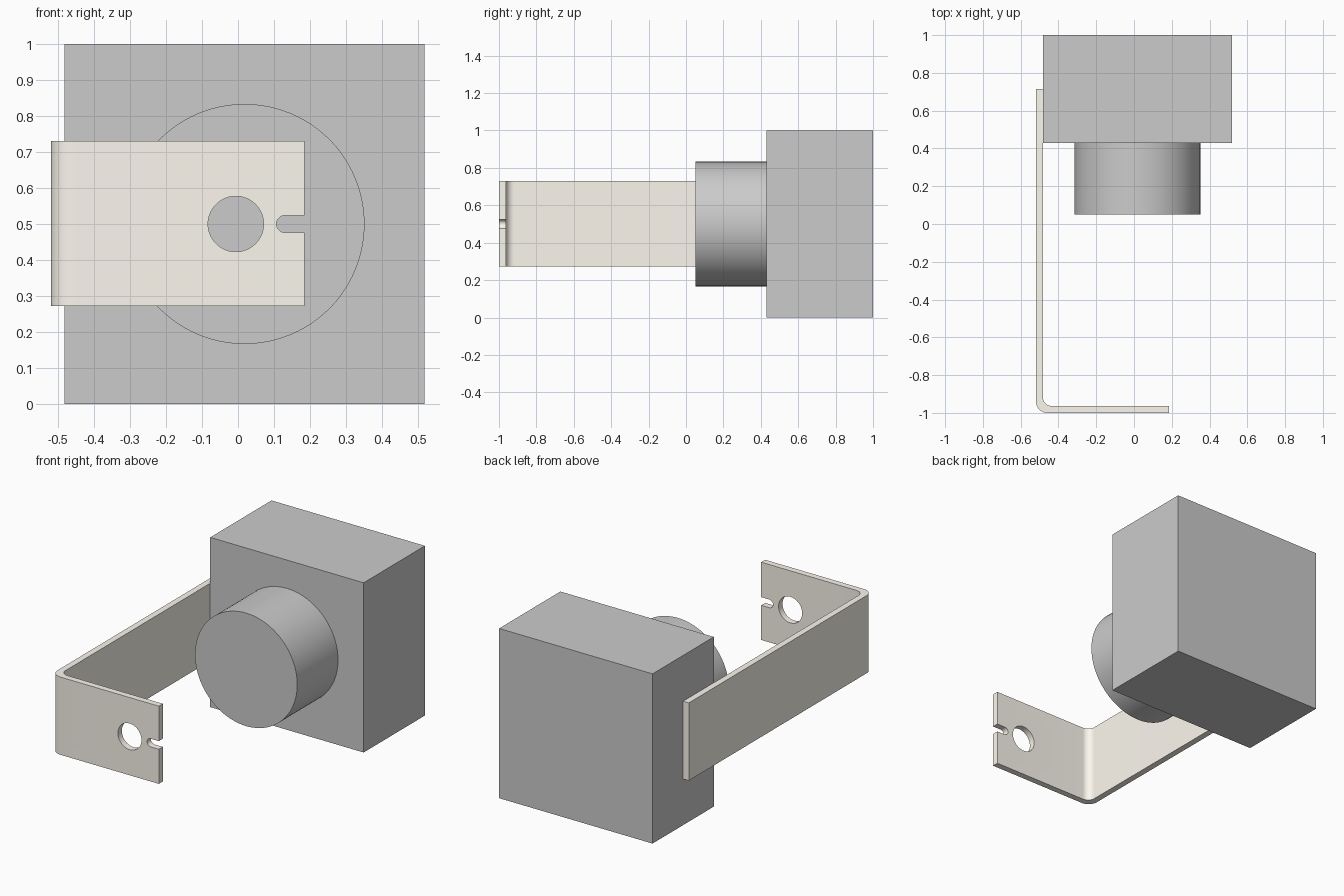
import bpy, bmesh
from math import sin, cos, pi, radians
from mathutils import Vector

if "Cube" in bpy.data.objects:
    bpy.data.objects.remove(bpy.data.objects["Cube"])


def arc(cx, cy, r, a0, a1, n):
    """Points along an arc, angles in degrees."""
    return [(cx + r * cos(radians(a0 + (a1 - a0) * i / n)),
             cy + r * sin(radians(a0 + (a1 - a0) * i / n))) for i in range(n + 1)]


def prism(name, pts, axis, lo, hi):
    """Extrude a closed profile along 'Y' (profile in xz) or 'Z' (profile in xy)."""
    bm = bmesh.new()
    place = (lambda p: (p[0], lo, p[1])) if axis == 'Y' else (lambda p: (p[0], p[1], lo))
    face = bm.faces.new([bm.verts.new(place(p)) for p in pts])
    ext = bmesh.ops.extrude_face_region(bm, geom=[face])
    step = Vector((0, hi - lo, 0)) if axis == 'Y' else Vector((0, 0, hi - lo))
    bmesh.ops.translate(bm, vec=step,
                        verts=[g for g in ext['geom'] if isinstance(g, bmesh.types.BMVert)])
    bmesh.ops.recalc_face_normals(bm, faces=bm.faces)
    mesh = bpy.data.meshes.new(name)
    bm.to_mesh(mesh)
    bm.free()
    ob = bpy.data.objects.new(name, mesh)
    bpy.context.collection.objects.link(ob)
    return ob


def activate(ob):
    bpy.ops.object.select_all(action='DESELECT')
    ob.select_set(True)
    bpy.context.view_layer.objects.active = ob


def smooth(ob):
    activate(ob)
    bpy.ops.object.shade_smooth_by_angle(angle=radians(30))


def cut(ob, cutter):
    cutter.hide_render = True
    mod = ob.modifiers.new("cut", 'BOOLEAN')
    mod.operation, mod.solver, mod.object = 'DIFFERENCE', 'EXACT', cutter
    activate(ob)
    bpy.ops.object.modifier_apply(modifier=mod.name)
    bpy.data.objects.remove(cutter, do_unlink=True)


# Square body block
prism("body_block", [(-0.482, 0), (0.518, 0), (0.518, 1), (-0.482, 1)], 'Y', 0.43, 1.0)

# Round boss on the front of the block
boss = prism("round_boss", arc(0.018, 0.5, 0.333, 0, 360, 96)[:-1], 'Y', 0.05, 0.43)
smooth(boss)

# Bent sheet bracket: L-shaped strip with a rounded corner
x0, y0, t = -0.519, -1.0, 0.037
r_out, r_in = 0.06, 0.045
profile = ([(x0, 0.715)]
           + arc(x0 + r_out, y0 + r_out, r_out, 180, 270, 12)
           + [(0.184, y0), (0.184, y0 + t)]
           + arc(x0 + t + r_in, y0 + t + r_in, r_in, 270, 180, 12)
           + [(x0 + t, 0.715)])
bracket = prism("bent_bracket", profile, 'Z', 0.272, 0.73)

# Round hole and open round-ended slot through the short leg
cut(bracket, prism("hole_cutter", arc(-0.006, 0.5, 0.077, 0, 360, 64)[:-1], 'Y', -1.1, -0.85))
slot = [(0.25, 0.524)] + arc(0.131, 0.5, 0.024, 90, 270, 16) + [(0.25, 0.476)]
cut(bracket, prism("slot_cutter", slot, 'Y', -1.1, -0.85))
smooth(bracket)

# Warm grey metal for the bracket
metal = bpy.data.materials.new("warm_metal")
metal.diffuse_color = (0.98, 0.94, 0.86, 1)
metal.use_nodes = True
metal.node_tree.nodes["Principled BSDF"].inputs["Base Color"].default_value = metal.diffuse_color
bracket.data.materials.clear()
bracket.data.materials.append(metal)
